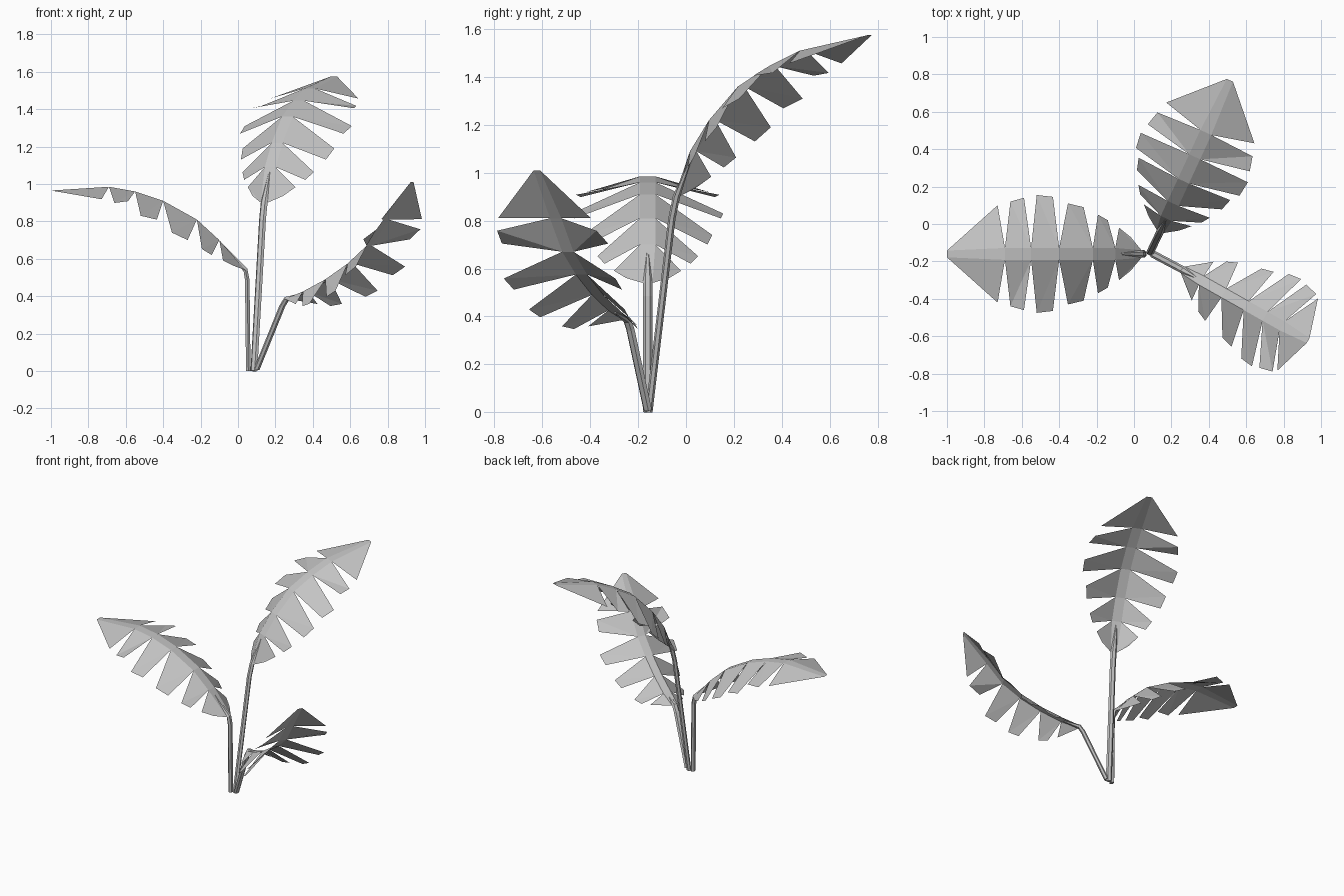
import bpy, bmesh, math
from mathutils import Vector

cube = bpy.data.objects.get("Cube")
if cube:
    bpy.data.objects.remove(cube)

grey = bpy.data.materials.new("plant_grey")
grey.use_nodes = True
COLOUR = (0.55, 0.55, 0.55, 1)
grey.diffuse_color = COLOUR
grey.node_tree.nodes["Principled BSDF"].inputs["Base Color"].default_value = COLOUR

# Leaflet outer corners, base to tip: (position along segment, half width, droop)
LEAFLETS = [
    [(0.25, 0.09, 0.03), (0.55, 0.14, 0.057)],
    [(-0.15, 0.18, 0.086), (0.22, 0.21, 0.098)],
    [(-0.05, 0.25, 0.12), (0.40, 0.27, 0.126)],
    [(0.0, 0.305, 0.106), (0.56, 0.315, 0.114)],
    [(0.2, 0.30, 0.058), (0.69, 0.28, 0.08)],
    [(0.14, 0.26, 0.064)],
]


def make_object(name, bm):
    mesh = bpy.data.meshes.new(name)
    bm.to_mesh(mesh)
    bm.free()
    mesh.materials.append(grey)
    obj = bpy.data.objects.new(name, mesh)
    bpy.context.collection.objects.link(obj)


def tangent(points, i):
    return (points[min(i + 1, len(points) - 1)] - points[max(i - 1, 0)]).normalized()


def frond(name, rib, side, size=1, shift=0, droop=1):
    """Flat midrib strip with drooping leaflets on both edges."""
    bm = bmesh.new()
    last = len(rib) - 1
    halves = [0.02] + [0.032 * size] * (last - 1) + [0.018 * size]
    edges = {s: [bm.verts.new(p + side * s * h) for p, h in zip(rib, halves)]
             for s in (-1, 1)}
    for i, corners in enumerate(LEAFLETS):
        a, b = rib[i], rib[i + 1]
        normal = side.cross((b - a).normalized())
        if normal.z < 0:
            normal.negate()
        bm.faces.new((edges[-1][i], edges[1][i], edges[1][i + 1], edges[-1][i + 1]))
        move = shift * 0.3 if i == last - 1 else shift
        for s in (-1, 1):
            outer = [bm.verts.new(a.lerp(b, t + move) + side * s * w * size
                                  - normal * d * droop) for t, w, d in corners]
            # Fan from the rib keeps each leaflet creased
            ring = [edges[s][i]] + outer + [edges[s][i + 1]]
            for j in range(1, len(ring) - 1):
                bm.faces.new((ring[0], ring[j], ring[j + 1]))
    bmesh.ops.recalc_face_normals(bm, faces=bm.faces)
    make_object(name, bm)


def stem(name, points, side):
    """Six-sided stalk, tapering out beneath the midrib."""
    bm = bmesh.new()
    rings = []
    for i, p in enumerate(points):
        normal = side.cross(tangent(points, i))
        k = 0.25 if i == len(points) - 1 else 1
        rings.append([bm.verts.new(p + side * 0.02 * k * math.cos(n * math.pi / 3)
                                   + normal * 0.014 * k * math.sin(n * math.pi / 3))
                      for n in range(6)])
    for lo, hi in zip(rings, rings[1:]):
        for n in range(6):
            m = (n + 1) % 6
            bm.faces.new((lo[n], lo[m], hi[m], hi[n]))
    bm.faces.new(rings[0])
    bm.faces.new(rings[-1])
    bmesh.ops.recalc_face_normals(bm, faces=bm.faces)
    make_object(name, bm)


def leaf(name, root, start, heading, profile, **style):
    """profile lists (distance along heading, height) for the midrib joints."""
    forward = Vector((*heading, 0)).normalized()
    side = Vector((-forward.y, forward.x, 0))
    rib = [Vector((*start, z)) + forward * d for d, z in profile]
    frond(name + "_frond", rib, side, **style)
    base, top = Vector(root), rib[0]
    bend = base.lerp(top, 0.9) - forward * 0.008
    under = rib[0].lerp(rib[1], 0.9) - Vector((0, 0, 0.006))
    stem(name + "_stem", [base, bend, top, under], side)


leaf("right", (0.055, -0.16, 0), (0.04, -0.16), (-1, 0),
     [(0, 0.54), (0.14, 0.70), (0.26, 0.81), (0.44, 0.91),
      (0.59, 0.96), (0.73, 0.985), (1.04, 0.965)])
leaf("back", (0.085, -0.155, 0), (0.14, -0.04), (0.42, 0.91),
     [(0, 0.90), (0.077, 1.09), (0.165, 1.22), (0.297, 1.36),
      (0.44, 1.445), (0.583, 1.51), (0.89, 1.575)])
leaf("front_left", (0.1, -0.16, 0.01), (0.26, -0.245), (0.87, -0.49),
     [(0, 0.385), (0.115, 0.425), (0.253, 0.49), (0.39, 0.575),
      (0.506, 0.67), (0.61, 0.81), (0.77, 1.01)],
     size=0.85, shift=0.33, droop=1.15)
